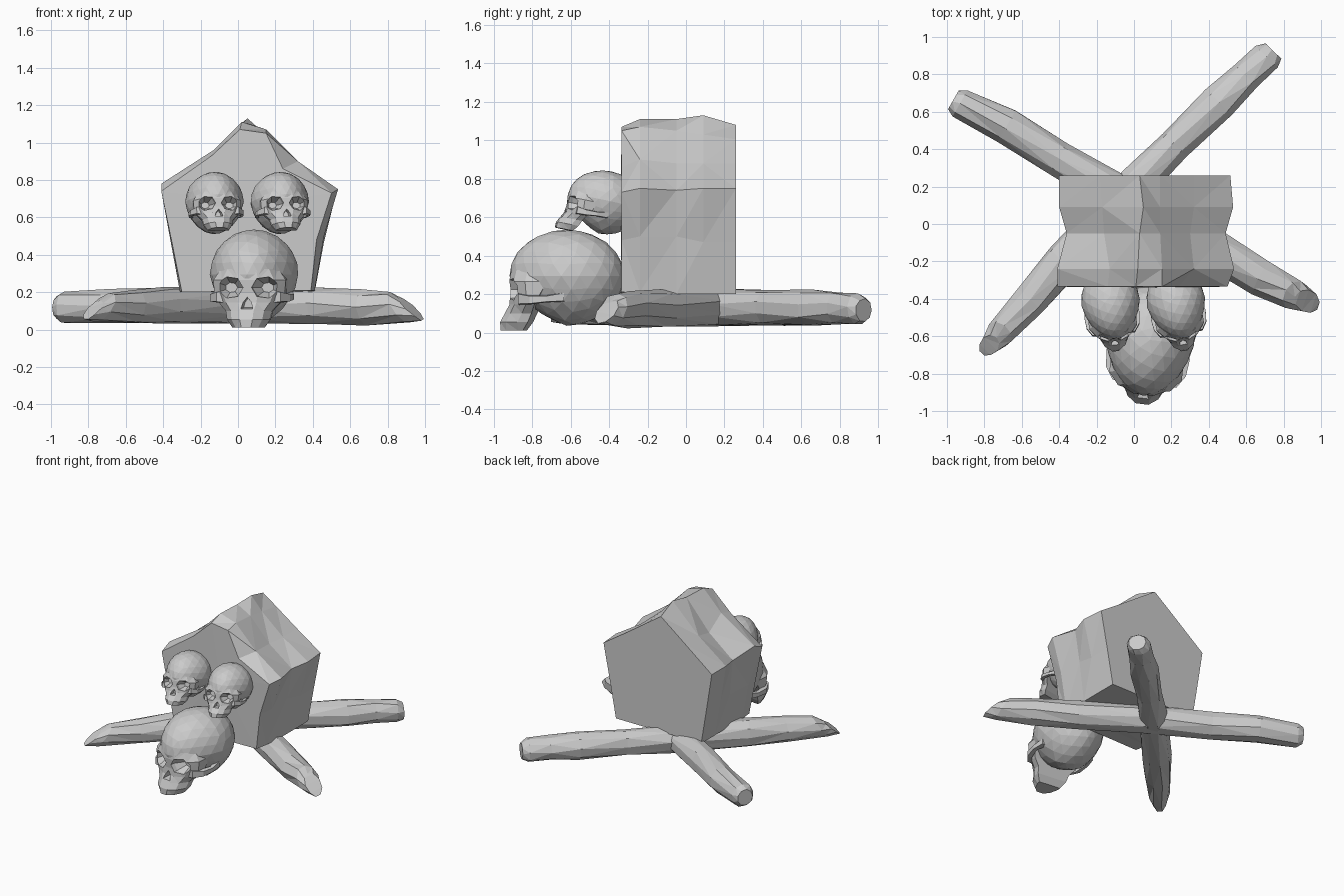
import bpy, bmesh, math, random
from mathutils import Vector, Euler

if "Cube" in bpy.data.objects:
    bpy.data.objects.remove(bpy.data.objects["Cube"])

random.seed(4)


def make_object(name, bm):
    bmesh.ops.recalc_face_normals(bm, faces=bm.faces[:])
    mesh = bpy.data.meshes.new(name)
    bm.to_mesh(mesh)
    bm.free()
    ob = bpy.data.objects.new(name, mesh)
    bpy.context.collection.objects.link(ob)
    return ob


def loft(rings, caps=True, triangulate=False):
    """Skin a list of equally long point rings."""
    bm = bmesh.new()
    rows = [[bm.verts.new(p) for p in r] for r in rings]
    n = len(rows[0])
    for a, b in zip(rows, rows[1:]):
        for i in range(n):
            bm.faces.new((a[i], a[(i + 1) % n], b[(i + 1) % n], b[i]))
    if caps:
        bm.faces.new(rows[0])
        bm.faces.new(rows[-1])
    if triangulate:
        bmesh.ops.triangulate(bm, faces=bm.faces[:])
    return bm


# Rock: chipped pentagonal block, (x, z) outlines at several depths
def rock():
    front = [(-.30, .20), (-.35, .45), (-.41, .74), (-.14, .93), (.01, 1.07),
             (.15, 1.05), (.24, .86), (.50, .73), (.42, .48), (.39, .21)]
    chip = [(-.31, .20), (-.36, .47), (-.41, .78), (-.13, .96), (.02, 1.11),
            (.15, 1.07), (.32, .90), (.535, .75), (.46, .50), (.41, .21)]
    mid = [(-.31, .20), (-.335, .46), (-.36, .73), (-.16, .89), (.03, 1.11),
           (.14, 1.05), (.30, .88), (.49, .74), (.45, .50), (.41, .20)]
    rear = [(-.31, .20), (-.355, .47), (-.40, .75), (-.17, .92), (.05, 1.13),
            (.14, 1.03), (.32, .88), (.53, .75), (.46, .47), (.41, .20)]
    back = [(-.31, .20), (-.355, .47), (-.40, .75), (-.18, .92), (.03, 1.08),
            (.14, 1.005), (.32, .88), (.515, .75), (.46, .47), (.41, .20)]
    depths = [(front, -.335), (chip, -.24), (mid, -.05), (rear, .09), (back, .26)]
    bm = loft([[(x, y, z) for x, z in p] for p, y in depths], caps=False)
    bm.verts.ensure_lookup_table()
    bm.faces.new(bm.verts[-10:])
    hub = bm.verts.new((.08, -.34, .68))
    bm.verts.ensure_lookup_table()
    for i in range(10):
        bm.faces.new((bm.verts[i], bm.verts[(i + 1) % 10], hub))
    bmesh.ops.triangulate(bm, faces=[f for f in bm.faces if len(f.verts) == 4])
    return make_object("rock", bm)


# Logs: rough branches; the tip end is cut on a slant
def log(name, path):
    pts = [Vector(p[:3]) for p in path]
    axis = (pts[-1] - pts[0]).normalized()
    side = axis.cross(Vector((0, 0, 1))).normalized()
    n, rings = 9, []
    for k, (p, row) in enumerate(zip(pts, path)):
        r, slant = row[3], row[4]
        ring = []
        for i in range(n):
            a = 2 * math.pi * (i + .25 * (k % 2)) / n
            rr = r * random.uniform(.94, 1.06)
            ring.append(p + side * rr * math.cos(a)
                        + Vector((0, 0, min(rr, .1) * math.sin(a)))
                        - axis * slant * math.sin(a))
        rings.append(ring)
    return make_object(name, loft(rings, triangulate=True))


# Skull pieces, cranium centre at the local origin, facing -y
def cranium():
    bm = bmesh.new()
    bmesh.ops.create_icosphere(bm, subdivisions=3, radius=1)
    for v in bm.verts:
        x, y, z = v.co
        width = .238 - .04 * max(0, -y) - .03 * max(0, -z)
        low = .26 if y > 0 else .26 + .09 * y
        v.co = (x * width, y * .30, z * (.24 if z > 0 else low))
    return make_object("skull", bm)


def face():
    # z, half width, front y, back y
    rows = [(.03, .155, -.285, -.05), (-.03, .195, -.295, -.08),
            (-.10, .19, -.29, -.12), (-.15, .165, -.295, -.15),
            (-.195, .125, -.32, -.17), (-.24, .115, -.345, -.19),
            (-.285, .085, -.345, -.22)]
    rings = []
    for z, w, f, b in rows:
        rings.append([(-w, b, z), (-w, f + .10, z), (-w * .72, f + .035, z),
                      (-w * .3, f, z), (w * .3, f, z), (w * .72, f + .035, z),
                      (w, f + .10, z), (w, b, z)])
    return make_object("face", loft(rings, triangulate=True))


def cheek_arch(s):
    path = [(.15, -.235, -.12, .032), (.198, -.17, -.125, .024),
            (.212, -.08, -.12, .018), (.19, .01, -.11, .026)]
    rings = [[(s * (x + a * r * .7), y, z + b * r) for a, b in
              ((-1, -1), (1, -.8), (1, .8), (-1, 1))] for x, y, z, r in path]
    return make_object("cheek", loft(rings))


def eye_cutter(s):
    rings = []
    for y, r in ((-.42, .085), (-.26, .068), (-.19, .032)):
        rings.append([(s * (.098 + r * 1.05 * math.cos(a)), y,
                       -.07 + r * .85 * math.sin(a))
                      for a in (2 * math.pi * (i + .5) / 7 for i in range(7))])
    return make_object("eye_cutter", loft(rings))


def nose_cutter():
    outline = [(-.04, -.195), (.04, -.195), (.03, -.15), (0, -.11), (-.03, -.15)]
    return make_object("nose_cutter", loft(
        [[(x * 1.1, -.42, z) for x, z in outline],
         [(x * .6, -.245, z * .6 - .06) for x, z in outline]]))


def combine(base, tool, mode):
    m = base.modifiers.new(mode, 'BOOLEAN')
    m.operation, m.solver, m.object = mode, 'EXACT', tool
    bpy.context.view_layer.objects.active = base
    bpy.ops.object.modifier_apply(modifier=m.name)
    bpy.data.objects.remove(tool)


def skull():
    ob = cranium()
    combine(ob, face(), 'UNION')
    for s in (-1, 1):
        combine(ob, cheek_arch(s), 'UNION')
    for s in (-1, 1):
        combine(ob, eye_cutter(s), 'DIFFERENCE')
    combine(ob, nose_cutter(), 'DIFFERENCE')
    return ob


def place(ob, loc, scale, pitch, yaw):
    ob.location, ob.scale = loc, (scale,) * 3
    ob.rotation_euler = Euler((math.radians(pitch), 0, math.radians(yaw)))


rock()

# Crossed logs: x, y, z, radius, slant
log("long_log", [(-.965, .665, .12, .06, 0), (-.93, .645, .12, .085, 0),
                 (-.68, .525, .125, .096, 0), (-.40, .35, .13, .098, 0),
                 (0, .12, .13, .105, 0), (.42, -.13, .125, .106, 0),
                 (.68, -.285, .12, .098, .01), (.86, -.38, .12, .085, .055),
                 (.925, -.415, .11, .06, .07)])
log("cross_log", [(.745, .925, .115, .06, 0), (.71, .895, .12, .085, 0),
                  (.60, .79, .125, .088, 0), (.455, .65, .13, .10, 0),
                  (.22, .42, .13, .092, 0),
                  (0, .20, .13, .10, 0), (-.38, -.20, .13, .105, 0),
                  (-.56, -.41, .125, .09, .01), (-.72, -.59, .12, .075, .055),
                  (-.775, -.65, .105, .05, .06)])

# Skulls: one large, two small on top
large = skull()
large.name = "large_skull"
place(large, (.085, -.62, .295), 1, 0, -7)
for name, x, yaw in (("left_skull", -.125, 6), ("right_skull", .225, 10)):
    ob = large.copy()
    ob.name = name
    bpy.context.collection.objects.link(ob)
    place(ob, (x, -.42, .683), .66, -12, yaw)
